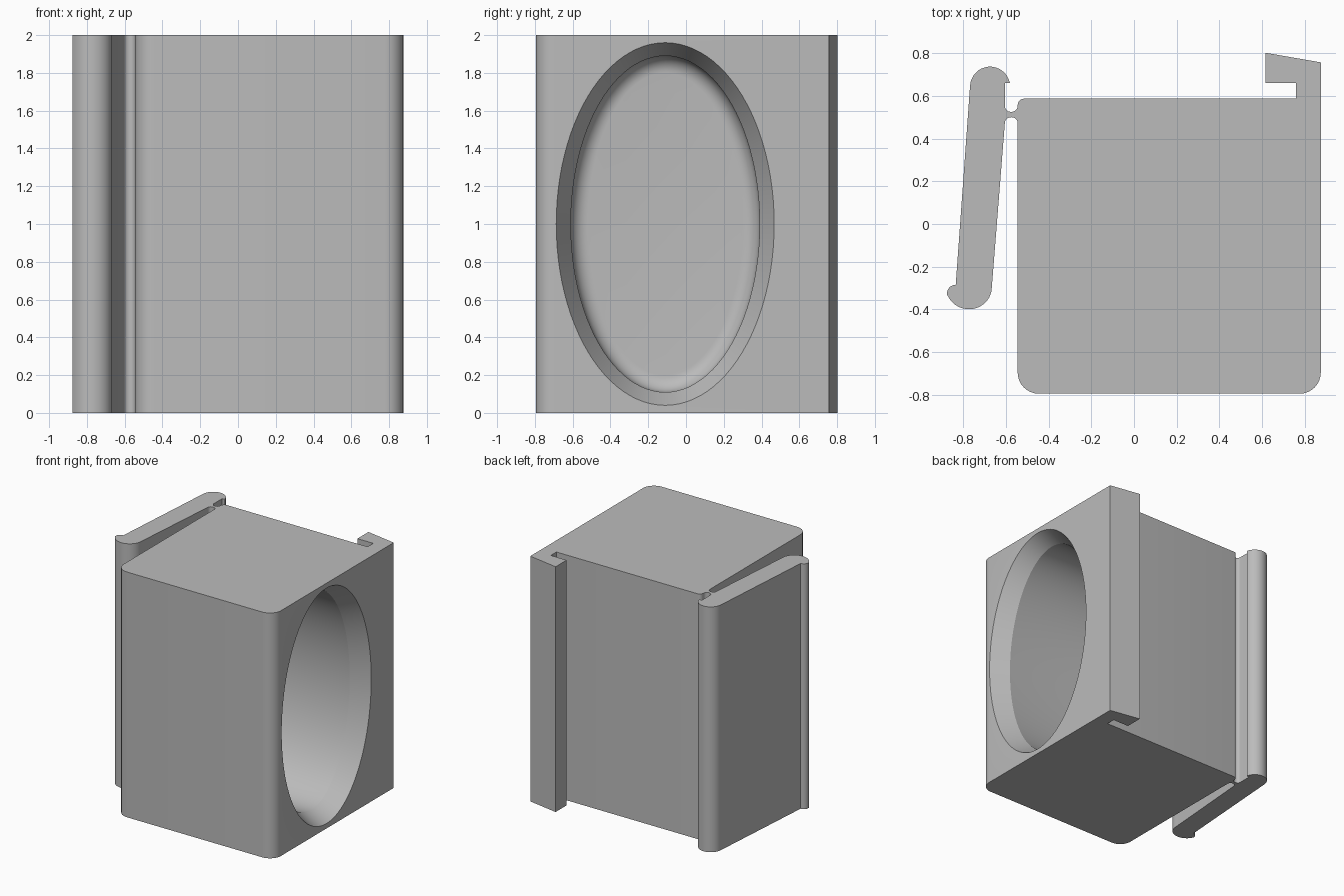
import bpy, bmesh, math

if "Cube" in bpy.data.objects:
    bpy.data.objects.remove(bpy.data.objects["Cube"])

grey = bpy.data.materials.new("plain grey")
grey.diffuse_color = (0.5, 0.5, 0.5, 1)
grey.use_nodes = True
grey.node_tree.nodes["Principled BSDF"].inputs["Base Color"].default_value = grey.diffuse_color


def arc(cx, cy, rx, ry, a0, a1, n=8):
    """Points on an elliptical arc, angles in degrees."""
    return [(cx + rx * math.cos(math.radians(a0 + (a1 - a0) * i / n)),
             cy + ry * math.sin(math.radians(a0 + (a1 - a0) * i / n)))
            for i in range(n + 1)]


def finish(name, bm):
    bmesh.ops.recalc_face_normals(bm, faces=bm.faces)
    mesh = bpy.data.meshes.new(name)
    bm.to_mesh(mesh)
    bm.free()
    mesh.materials.append(grey)
    obj = bpy.data.objects.new(name, mesh)
    bpy.context.collection.objects.link(obj)
    return obj


# Plan outline: box, hook, thin hinge and swinging arm in one loop
outline = (
    arc(-0.445, -0.695, 0.10, 0.10, 180, 270)           # front left corner
    + arc(0.775, -0.695, 0.10, 0.10, 270, 360)          # front right corner
    + [(0.875, 0.757), (0.615, 0.802), (0.615, 0.66),   # hook
       (0.758, 0.66), (0.758, 0.587)]
    + arc(-0.515, 0.557, 0.03, 0.03, 90, 180, 5)        # back left corner
    + arc(-0.573, 0.553, 0.028, 0.028, 0, -90, 5)       # hinge, back side
    + arc(-0.577, 0.553, 0.028, 0.028, -90, -180, 5)
    + [(-0.605, 0.66), (-0.58, 0.66)]                   # notch under the arm cap
    + arc(-0.674, 0.642, 0.094, 0.095, 12, 178, 16)     # rounded arm cap
    + [(-0.835, -0.285)]
    + arc(-0.835, -0.325, 0.041, 0.04, 90, 190, 8)      # nub at the free end
    + arc(-0.773, -0.297, 0.107, 0.102, 205, 360, 16)   # rounded free end
    + arc(-0.577, 0.472, 0.028, 0.028, 180, 90, 5)      # hinge, front side
    + arc(-0.573, 0.472, 0.028, 0.028, 90, 0, 5)
)
bm = bmesh.new()
base = bm.faces.new([bm.verts.new((x, y, 0)) for x, y in outline])
top = bmesh.ops.extrude_face_region(bm, geom=[base])["geom"]
bmesh.ops.translate(bm, vec=(0, 0, 2),
                    verts=[v for v in top if isinstance(v, bmesh.types.BMVert)])
body = finish("latch_box", bm)

# Oval pocket: flared mouth, deep wall and a rounded edge around its floor
FLOOR, FILLET, SIDES = -0.42, 0.09, 96
steps = [(0.975, 0.632, 1.014), (0.875, 0.577, 0.96), (0.735, 0.50, 0.89)]
for i in range(9):
    a = math.radians(90 * i / 8)
    inset = FILLET * (1 - math.cos(a))
    steps.append((FLOOR + FILLET * (1 - math.sin(a)), 0.50 - inset, 0.89 - inset))
bm = bmesh.new()
rings = [[bm.verts.new((x, -0.11 + ry * math.cos(math.tau * k / SIDES),
                        1.0 + rz * math.sin(math.tau * k / SIDES)))
          for k in range(SIDES)] for x, ry, rz in steps]
for r0, r1 in zip(rings, rings[1:]):
    for k in range(SIDES):
        j = (k + 1) % SIDES
        bm.faces.new((r0[k], r0[j], r1[j], r1[k]))
bm.faces.new(rings[0])
bm.faces.new(rings[-1])
cutter = finish("pocket_cutter", bm)

# Cut the pocket from the right side
cut = body.modifiers.new("pocket", 'BOOLEAN')
cut.operation = 'DIFFERENCE'
cut.solver = 'EXACT'
cut.object = cutter
bpy.context.view_layer.objects.active = body
body.select_set(True)
bpy.ops.object.modifier_apply(modifier=cut.name)
bpy.data.objects.remove(cutter)
bpy.ops.object.shade_smooth_by_angle(angle=math.radians(25))
